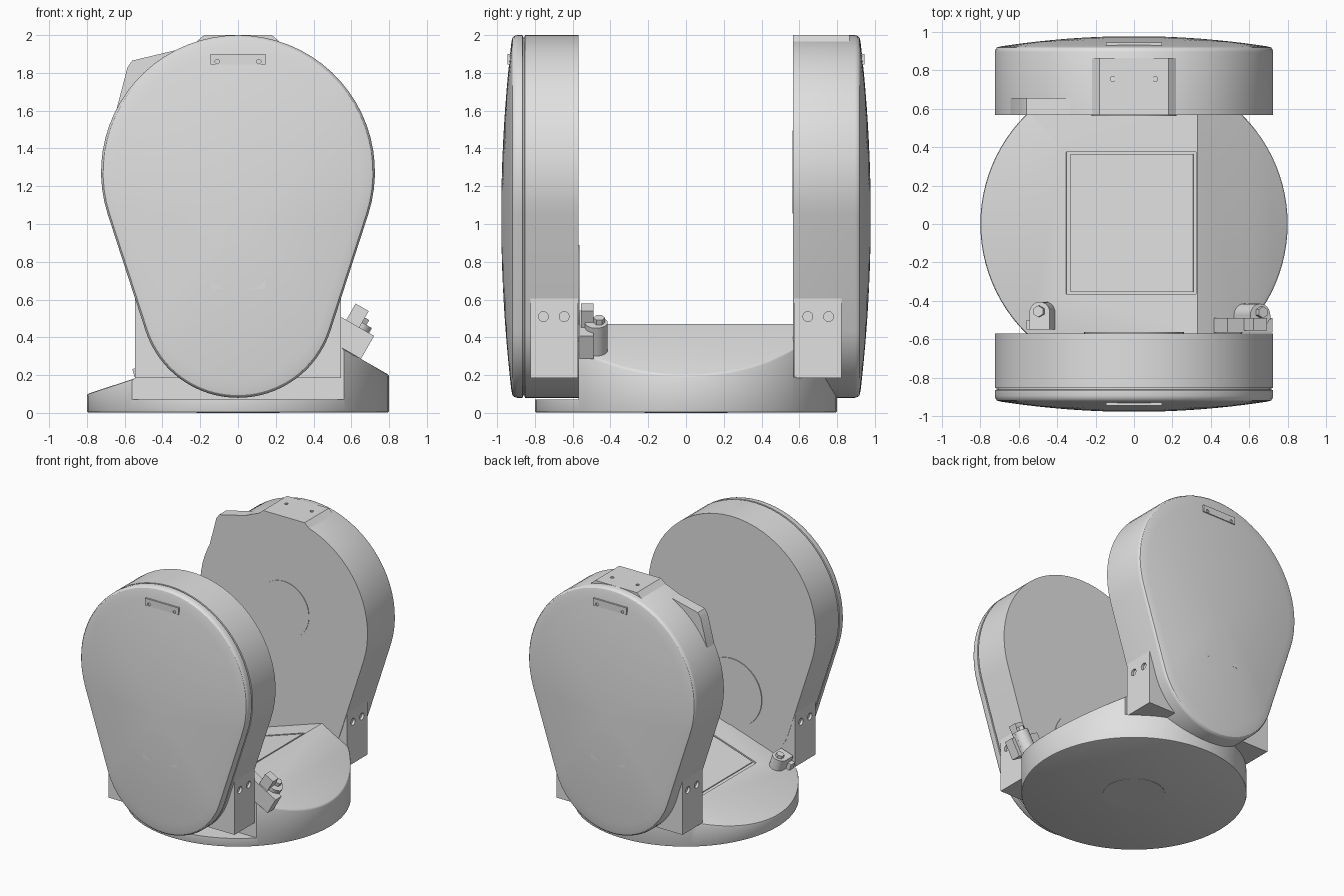
import bpy, bmesh
from math import sin, cos, asin, atan, pi, radians
from mathutils import Matrix, Vector

old = bpy.data.objects.get("Cube")
if old:
    bpy.data.objects.remove(old, do_unlink=True)

grey = bpy.data.materials.new("plain_grey")
grey.use_nodes = True
COLOUR = (0.75, 0.75, 0.75, 1)
grey.diffuse_color = COLOUR
grey.node_tree.nodes["Principled BSDF"].inputs["Base Color"].default_value = COLOUR


def finish(name, bm, angle=30):
    bmesh.ops.recalc_face_normals(bm, faces=bm.faces)
    me = bpy.data.meshes.new(name)
    bm.to_mesh(me)
    bm.free()
    me.materials.append(grey)
    me.shade_smooth()
    me.set_sharp_from_angle(angle=radians(angle))
    ob = bpy.data.objects.new(name, me)
    bpy.context.collection.objects.link(ob)
    return ob


def box(name, lo, hi, turn=None):
    bm = bmesh.new()
    bmesh.ops.create_cube(bm, size=1)
    lo, hi = Vector(lo), Vector(hi)
    for v in bm.verts:
        v.co = (lo + hi) / 2 + v.co * (hi - lo)
    if turn:
        bm.transform(turn)
    return finish(name, bm)


def rod(name, centre, radius, depth, axis, sides=32, turn=None):
    bm = bmesh.new()
    bmesh.ops.create_cone(bm, cap_ends=True, segments=sides, radius1=radius,
                          radius2=radius, depth=depth)
    rot = Vector((0, 0, 1)).rotation_difference(Vector(axis)).to_matrix().to_4x4()
    bm.transform(Matrix.Translation(centre) @ rot)
    if turn:
        bm.transform(turn)
    return finish(name, bm)


def prism(name, outline, y0, y1, turn=None):
    """Extrude an x-z outline along y."""
    bm = bmesh.new()
    face = bm.faces.new([bm.verts.new((x, y0, z)) for x, z in outline])
    out = bmesh.ops.extrude_face_region(bm, geom=[face])["geom"]
    for v in out:
        if isinstance(v, bmesh.types.BMVert):
            v.co.y = y1
    if turn:
        bm.transform(turn)
    return finish(name, bm)


def bake(ob):
    """Apply the modifiers and shade the result."""
    dg = bpy.context.evaluated_depsgraph_get()
    me = bpy.data.meshes.new_from_object(ob.evaluated_get(dg))
    ob.modifiers.clear()
    ob.data = me
    me.shade_smooth()
    me.set_sharp_from_angle(angle=radians(30))


def boolean(ob, cutter, operation="DIFFERENCE"):
    mod = ob.modifiers.new("cut", "BOOLEAN")
    mod.object, mod.operation, mod.solver = cutter, operation, "EXACT"
    bake(ob)
    bpy.data.objects.remove(cutter, do_unlink=True)


# Round base with two sloping top planes meeting at a ridge
base = rod("base", (0, 0, 0.352), 0.8, 0.7, (0, 0, 1), 96)
boolean(base, prism("slopes", [(-0.9, -0.1), (0.9, -0.1), (0.9, 0.143),
                               (0.33, 0.47), (-0.9, 0.067)], -1, 1), "INTERSECT")
bevel = base.modifiers.new("soft_rim", "BEVEL")
bevel.width, bevel.segments, bevel.angle_limit = 0.01, 2, radians(55)
bake(base)
boolean(base, box("front_pocket", (-1, -1, 0.07), (1, -0.57, 1)))
boolean(base, box("back_pocket", (-1, 0.57, 0.19), (1, 1, 1)))
rod("bottom_disc", (0, 0, 0.003), 0.22, 0.006, (0, 0, 1), 48)

# Shallow panel recess, tilted with the long slope
tilt = atan(0.327)
long_slope = Matrix.Translation((0.33, 0, 0.47)) @ Matrix.Rotation(-tilt, 4, "Y")
short_slope = Matrix.Translation((0.33, 0, 0.47)) @ Matrix.Rotation(atan(0.573), 4, "Y")
boolean(base, box("recess", (-0.72, -0.365, -0.012), (-0.008, 0.375, 0.1), long_slope))
box("panel", (-0.695, -0.355, -0.02), (-0.025, 0.365, -0.003), long_slope)

# Egg outline: two circles joined by tangents
BIG, BIG_Z, SMALL, SMALL_Z, MID = 0.725, 1.275, 0.515, 0.595, 1.04
LEAN = asin((BIG - SMALL) / (BIG_Z - SMALL_Z))


def egg(n=40):
    pts = []
    for r, z, start, sweep in ((BIG, BIG_Z, -LEAN, pi + 2 * LEAN),
                               (SMALL, SMALL_Z, pi + LEAN, pi - 2 * LEAN)):
        for i in range(n + 1):
            a = start + sweep * i / n
            pts.append((r * cos(a), z + r * sin(a)))
    return pts


def pod(name, side, rings):
    bm = bmesh.new()
    loops = [[bm.verts.new((x * s, side * y, MID + (z - MID) * s)) for x, z in egg()]
             for s, y in rings]
    for a, b in zip(loops, loops[1:]):
        for i in range(len(a)):
            j = (i + 1) % len(a)
            bm.faces.new((a[i], a[j], b[j], b[i]))
    bm.faces.new(loops[0])
    bm.faces.new(loops[-1])
    return finish(name, bm)


def dome(s):
    return 0.92 + 0.058 * (1 - s * s)


cover = [(1, 0.895), (0.995, 0.91), (0.985, 0.919)]
cover += [(s / 10, dome(s / 10)) for s in (9.6, 9, 8, 7, 6, 5, 4, 3, 2, 1)]
groove = [(1, 0.853), (0.988, 0.855), (0.988, 0.863), (1, 0.865)]
pod("front_pod", -1, [(1, 0.57)] + groove + cover)
pod("back_pod", 1, [(1, 0.567)] + cover)

for label, side in (("front", -1), ("back", 1)):
    # Mounting block with side screw holes
    y0, y1 = sorted((side * 0.572, side * 0.822))
    block = box(label + "_bracket", (-0.545, y0, 0.185), (0.545, y1, 0.63))
    for x in (-0.545, 0.545):
        for y in (0.645, 0.755):
            boolean(block, rod("hole", (x, side * y, 0.51), 0.026, 0.04, (1, 0, 0), 24))
    # Screw plates on the domed cover
    for place, z0, z1, face, sz in (("upper", 1.845, 1.9, 0.944, 1.86),
                                    ("lower", 0.655, 0.71, 0.968, 0.69)):
        y0, y1 = sorted((side * (face - 0.03), side * face))
        plate = box(f"{label}_{place}_plate", (-0.145, y0, z0), (0.145, y1, z1))
        for x in (-0.11, 0.11):
            boolean(plate, rod("hole", (x, side * face, sz), 0.012, 0.016, (0, 1, 0), 16))
    # Thin disc on the inner wall
    rod(label + "_inner_disc", (0, side * 0.567, BIG_Z if side > 0 else 0.63),
        0.22 if side > 0 else 0.26, 0.008, (0, 1, 0), 48)

# Flat block on top of the back pod
cap = prism("top_block", [(-0.24, 1.9), (-0.22, 1.965), (-0.18, 2), (0.18, 2),
                          (0.22, 1.965), (0.24, 1.9)], 0.567, 0.865)
for x in (-0.11, 0.11):
    boolean(cap, rod("hole", (x, 0.755, 2), 0.013, 0.04, (0, 0, 1), 16))

# Corner lug on the shoulder of the back pod
lug = prism("shoulder_lug", [(-0.2, 1.95), (-0.33, 1.92), (-0.56, 1.865), (-0.585, 1.83),
                             (-0.645, 1.6), (-0.4, 1.6)], 0.567, 0.655)

# Latch on the short slope
box("right_latch_plate", (0.1, -0.565, 0), (0.37, -0.49, 0.14), short_slope)
box("right_latch_tab", (0.2, -0.555, 0.1), (0.28, -0.49, 0.24), short_slope)
box("right_latch_body", (0.22, -0.5, -0.01), (0.34, -0.47, 0.17), short_slope)
rod("right_latch_barrel", (0.28, -0.475, 0.08), 0.06, 0.18, (0, 0, 1), 32, short_slope)
rod("right_latch_pin", (0.28, -0.46, 0.18), 0.03, 0.04, (0, 0, 1), 6, short_slope)

# Latch on the long slope
box("left_latch_plate", (-0.92, -0.55, -0.01), (-0.78, -0.5, 0.05), long_slope)
box("left_latch_body", (-0.89, -0.55, -0.01), (-0.78, -0.46, 0.09), long_slope)
rod("left_latch_barrel", (-0.835, -0.46, 0.04), 0.055, 0.1, (0, 0, 1), 32, long_slope)
rod("left_latch_pin", (-0.835, -0.455, 0.1), 0.03, 0.03, (0, 0, 1), 6, long_slope)
